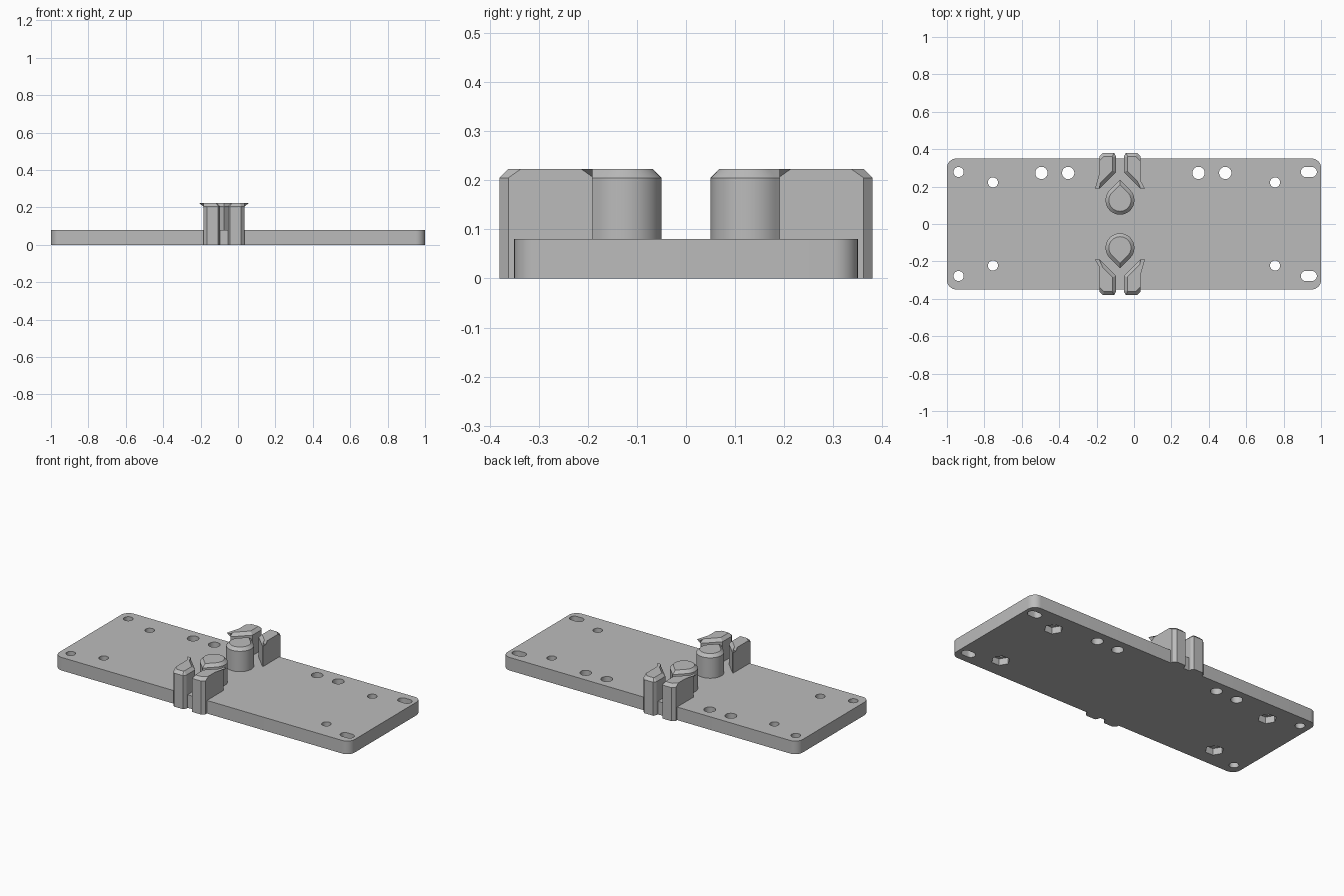
import bpy
import bmesh
from math import pi, sin, cos, radians
from mathutils import Vector

if "Cube" in bpy.data.objects:
    bpy.data.objects.remove(bpy.data.objects["Cube"])

grey = bpy.data.materials.new("plain grey")
grey.use_nodes = True
colour = (0.5, 0.5, 0.5, 1)
grey.diffuse_color = colour
grey.node_tree.nodes["Principled BSDF"].inputs["Base Color"].default_value = colour

PLATE_TOP, CLIP_TOP, CHAMFER = 0.08, 0.223, 0.018
CLIP_X = -0.075


def arc(cx, cy, r, start, end, steps):
    angles = [radians(start + (end - start) * i / steps) for i in range(steps + 1)]
    return [(cx + r * cos(a), cy + r * sin(a)) for a in angles]


def slot(cx, cy, r, half=0.0):
    """Round hole, or a slot stretched along x."""
    if not half:
        return arc(cx, cy, r, 0, 360, 32)[:-1]
    return arc(cx + half, cy, r, -90, 90, 16) + arc(cx - half, cy, r, 90, 270, 16)


def inset(points, widths):
    """Move edge i of a counter-clockwise outline inwards by widths[i]."""
    result = []
    for i, p in enumerate(points):
        p = Vector(p)
        a = (p - Vector(points[i - 1])).normalized()
        b = (Vector(points[(i + 1) % len(points)]) - p).normalized()
        na, nb = Vector((-a.y, a.x)), Vector((-b.y, b.x))
        det = na.x * nb.y - na.y * nb.x
        da, db = widths[i - 1], widths[i]
        if abs(det) < 1e-5:
            result.append(p + na * da)
        else:
            result.append(p + Vector((da * nb.y - db * na.y, db * na.x - da * nb.x)) / det)
    return result


def loft(bm, layers):
    """Closed solid through (outline, height) layers."""
    rings = [[bm.verts.new((p[0], p[1], z)) for p in pts] for pts, z in layers]
    n = len(rings[0])
    bm.faces.new(rings[0][::-1])
    bm.faces.new(rings[-1])
    for low, high in zip(rings, rings[1:]):
        for i in range(n):
            j = (i + 1) % n
            bm.faces.new((low[i], low[j], high[j], high[i]))


def make(name, solids):
    bm = bmesh.new()
    for layers in solids:
        loft(bm, layers)
    bmesh.ops.recalc_face_normals(bm, faces=bm.faces)
    mesh = bpy.data.meshes.new(name)
    bm.to_mesh(mesh)
    bm.free()
    mesh.materials.append(grey)
    obj = bpy.data.objects.new(name, mesh)
    bpy.context.collection.objects.link(obj)
    return obj


def activate(obj):
    bpy.ops.object.select_all(action='DESELECT')
    obj.select_set(True)
    bpy.context.view_layer.objects.active = obj


def smooth(obj):
    activate(obj)
    bpy.ops.object.shade_smooth_by_angle(angle=radians(25))


# Base plate with rounded corners
outline = []
for cx, cy, start in ((0.95, 0.3, 0), (-0.95, 0.3, 90), (-0.95, -0.3, 180), (0.95, -0.3, 270)):
    outline += arc(cx, cy, 0.05, start, start + 90, 8)
plate = make("base_plate", [[(outline, 0), (outline, PLATE_TOP)]])

# Through holes and slots
holes = [slot(x, 0.273, 0.033) for x in (-0.495, -0.352, 0.345, 0.488)]
pockets = []
for sy in (-1, 1):
    holes.append(slot(-0.938, sy * 0.278, 0.027))
    holes.append(slot(0.935, sy * 0.278, 0.027, 0.016))
    for sx in (-1, 1):
        holes.append(slot(sx * 0.754, sy * 0.222, 0.027))
        # Hexagonal nut pocket underneath
        pockets.append(arc(sx * 0.754, sy * 0.222, 0.052, 0, 360, 6)[:-1])

for name, shapes, top in (("hole_cutter", holes, 0.2), ("pocket_cutter", pockets, 0.04)):
    cutter = make(name, [[(s, -0.1), (s, top)] for s in shapes])
    cutter.hide_render = True
    mod = plate.modifiers.new(name, 'BOOLEAN')
    mod.operation = 'DIFFERENCE'
    mod.solver = 'EXACT'
    mod.object = cutter
    activate(plate)
    bpy.ops.object.modifier_apply(modifier=name)
    bpy.data.objects.remove(cutter)
smooth(plate)

# Teardrop post outline, tip pointing to +y
drop = arc(0, 0.127, 0.077, 135, 405, 40) + [(0, 0.127 + 0.077 * 2 ** 0.5)]
drop_top = inset(drop, [CHAMFER] * len(drop))

# Guide block outline on the +x side, counter-clockwise from the pointed inner end
block = [(0.11, 0.19), (0.11, 0.362), (0.092, 0.38), (0.031, 0.38),
         (0.021, 0.362), (0.021, 0.277), (0.108, 0.19)]
block_top = inset(block, [0, CHAMFER, CHAMFER, CHAMFER, CHAMFER, CHAMFER, 0])


def place(points, sx, sy):
    return [(CLIP_X + sx * x, sy * y) for x, y in points]


for sy, end in ((-1, "front"), (1, "back")):
    smooth(make(end + "_teardrop_post", [[
        (place(drop, 1, sy), PLATE_TOP - 0.01),
        (place(drop, 1, sy), CLIP_TOP - CHAMFER),
        (place(drop_top, 1, sy), CLIP_TOP)]]))
    for sx, side in ((-1, "right"), (1, "left")):
        make(end + "_" + side + "_guide_block", [[
            (place(block, sx, sy), 0),
            (place(block, sx, sy), CLIP_TOP - CHAMFER),
            (place(block_top, sx, sy), CLIP_TOP)]])
